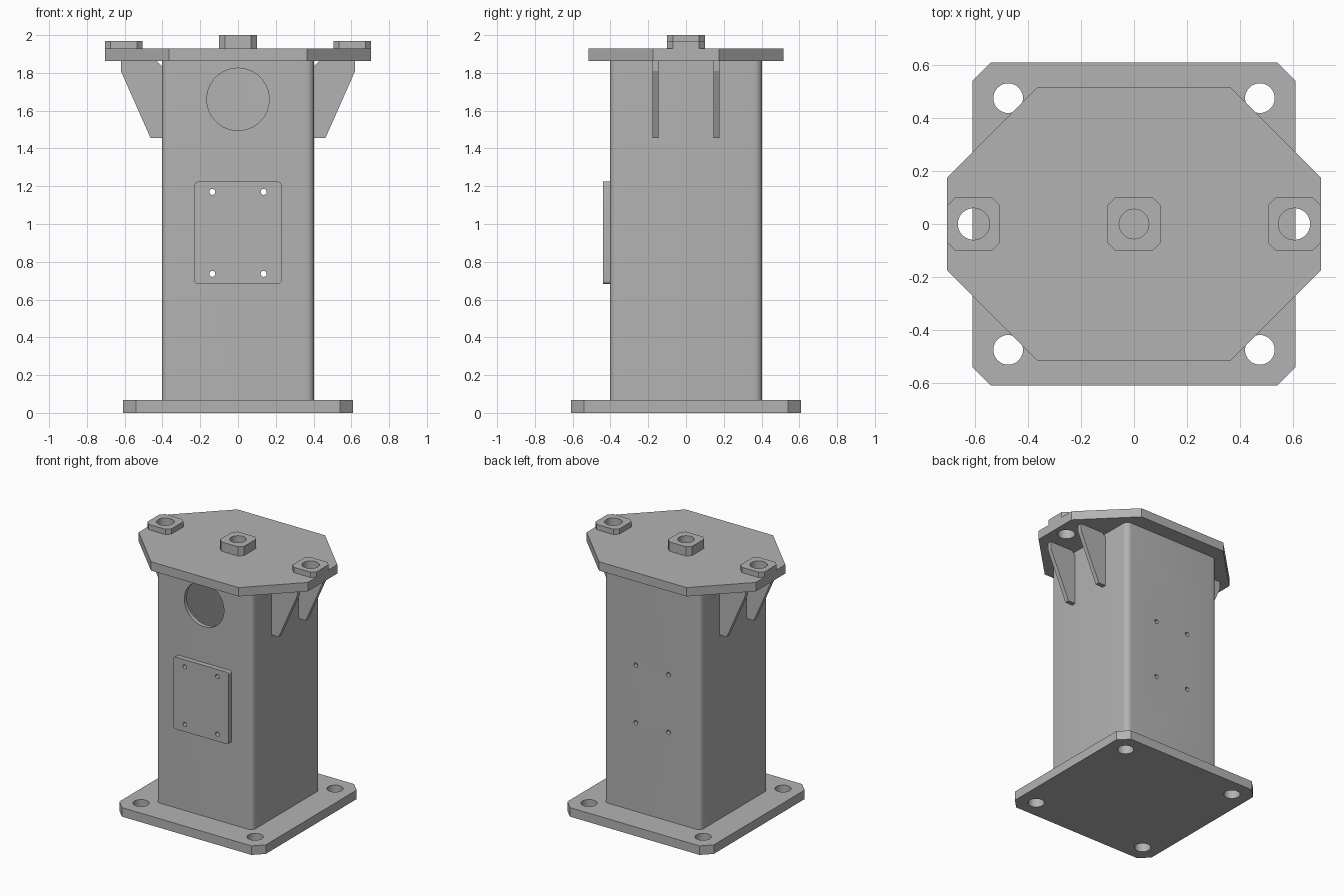
import bpy, bmesh, math
from mathutils import Matrix

if "Cube" in bpy.data.objects:
    bpy.data.objects.remove(bpy.data.objects["Cube"])

steel = bpy.data.materials.new("plain grey steel")
steel.diffuse_color = (0.45, 0.45, 0.45, 1)
steel.use_nodes = True
steel.node_tree.nodes["Principled BSDF"].inputs["Base Color"].default_value = steel.diffuse_color

UP = Matrix.Identity(4)                        # profile in x-y, extruded along z
FORWARD = Matrix.Rotation(math.pi / 2, 4, 'X')  # profile in x-z, extruded towards -y


def prism(name, points, low, high, turn=UP):
    """Extrude a closed profile from low to high."""
    bm = bmesh.new()
    face = bm.faces.new([bm.verts.new((x, y, low)) for x, y in points])
    top = bmesh.ops.extrude_face_region(bm, geom=[face])["geom"]
    bmesh.ops.translate(bm, vec=(0, 0, high - low),
                        verts=[v for v in top if isinstance(v, bmesh.types.BMVert)])
    bmesh.ops.recalc_face_normals(bm, faces=bm.faces)
    bm.transform(turn)
    mesh = bpy.data.meshes.new(name)
    bm.to_mesh(mesh)
    bm.free()
    mesh.materials.append(steel)
    obj = bpy.data.objects.new(name, mesh)
    bpy.context.collection.objects.link(obj)
    return obj


def circle(x, y, r, n=32):
    return [(x + r * math.cos(2 * math.pi * i / n), y + r * math.sin(2 * math.pi * i / n))
            for i in range(n)]


def rectangle(x, y, w, h, r, steps=1):
    """Rectangle of half sizes w, h; corners chamfered (steps=1) or rounded."""
    pts = []
    for q, (sx, sy) in enumerate([(1, 1), (-1, 1), (-1, -1), (1, -1)]):
        for i in range(steps + 1):
            a = math.pi / 2 * (q + i / steps)
            pts.append((x + sx * (w - r) + r * math.cos(a), y + sy * (h - r) + r * math.sin(a)))
    return pts


def cut(obj, profile, low, high, turn=UP):
    """Cut a prism-shaped opening out of obj."""
    cutter = prism("cutter", profile, low, high, turn)
    cutter.hide_render = True
    mod = obj.modifiers.new("opening", 'BOOLEAN')
    mod.operation, mod.solver, mod.object = 'DIFFERENCE', 'EXACT', cutter
    bpy.context.view_layer.objects.active = obj
    bpy.ops.object.modifier_apply(modifier=mod.name)
    bpy.data.objects.remove(cutter)


def smooth(obj):
    bpy.ops.object.select_all(action='DESELECT')
    obj.select_set(True)
    bpy.context.view_layer.objects.active = obj
    bpy.ops.object.shade_smooth_by_angle(angle=math.radians(30))


corners = [(sx, sy) for sx in (-1, 1) for sy in (-1, 1)]

# Base plate with four anchor holes
base = prism("base_plate", rectangle(0, 0, 0.61, 0.61, 0.07), 0, 0.068)
for sx, sy in corners:
    cut(base, circle(sx * 0.475, sy * 0.475, 0.056), -0.1, 0.2)
smooth(base)

# Hollow column with a round access opening in front
column = prism("column", rectangle(0, 0, 0.403, 0.403, 0.04, 8), 0.068, 1.863)
cut(column, rectangle(0, 0, 0.372, 0.372, 0.015, 4), 0, 1.95)
cut(column, circle(0, 1.66, 0.165, 64), 0.2, 0.6, FORWARD)

# Mounting panel on the front, bolted through both column walls
panel = prism("front_panel", rectangle(0, 0.953, 0.23, 0.271, 0.018, 5), 0.403, 0.44, FORWARD)
for sx, sz in corners:
    hole = circle(sx * 0.136, 0.953 + sz * 0.217, 0.016, 20)
    cut(panel, hole, 0.3, 0.6, FORWARD)
    cut(column, hole, -0.6, 0.6, FORWARD)
smooth(panel)
smooth(column)

# Top plate and its three drilled bosses
top = prism("top_plate", rectangle(0, 0, 0.705, 0.515, 0.34), 1.863, 1.93)
for name, x, r, high in [("centre_boss", 0, 0.056, 2.0),
                         ("left_boss", -0.605, 0.06, 1.97),
                         ("right_boss", 0.605, 0.06, 1.97)]:
    boss = prism(name, rectangle(x, 0, 0.1, 0.1, 0.03), 1.93, high)
    for part in (boss, top):
        cut(part, circle(x, 0, r), 1.8, 2.1)
    smooth(boss)
smooth(top)

# Paired gussets under the overhanging ends of the top plate
profile = [(0.403, 1.455), (0.463, 1.455), (0.62, 1.81), (0.62, 1.863),
           (0.43, 1.863), (0.403, 1.835)]
for sx, side in [(-1, "left"), (1, "right")]:
    for y, end in [(-0.161, "back"), (0.161, "front")]:
        prism(f"{side}_{end}_gusset", [(sx * x, z) for x, z in profile],
              y - 0.016, y + 0.016, FORWARD)
